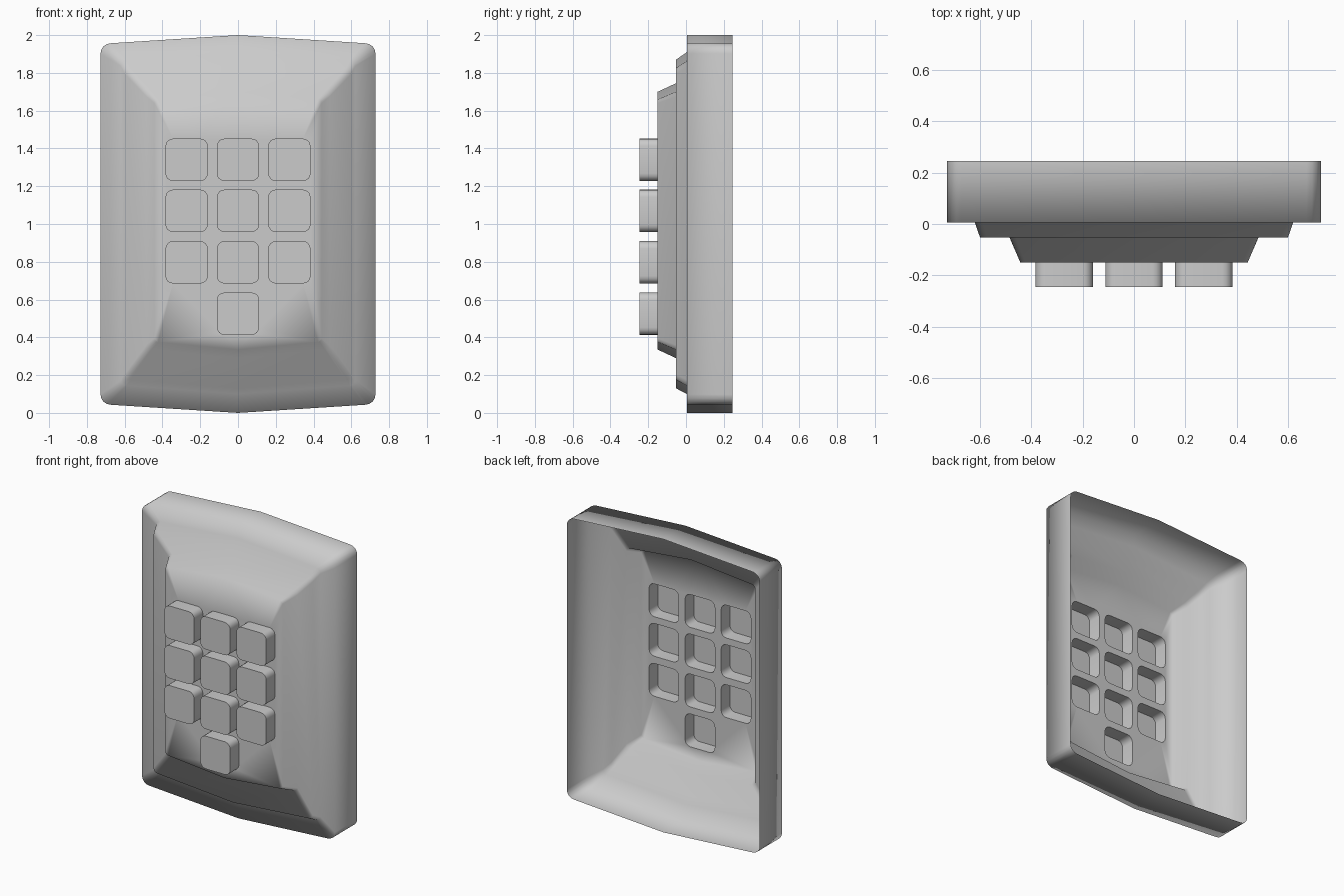
import bpy, bmesh
from math import sin, cos, pi

if "Cube" in bpy.data.objects:
    bpy.data.objects.remove(bpy.data.objects["Cube"])

PANEL_Y, KEY_Y = -0.15, -0.245


def finish(bm, name):
    bmesh.ops.recalc_face_normals(bm, faces=bm.faces)
    mesh = bpy.data.meshes.new(name)
    bm.to_mesh(mesh)
    bm.free()
    obj = bpy.data.objects.new(name, mesh)
    bpy.context.collection.objects.link(obj)
    mesh.shade_smooth()
    return obj


def outline(w, bottom, top, drop, r, steps=4):
    """Rounded rectangle whose top and bottom rise to a shallow peak at x = 0."""
    corner = [(w - r + r * sin(i / steps * pi / 2), r - r * cos(i / steps * pi / 2))
              for i in range(steps + 1)]
    low = [(x, bottom + drop + z) for x, z in corner]
    high = [(x, top - drop - z) for x, z in reversed(corner)]
    right = low + high
    left = [(-x, z) for x, z in reversed(right)]
    return [(0, bottom)] + right + [(0, top)] + left


def add_loop(bm, pts, y):
    return [bm.verts.new((x, y, z)) for x, z in pts]


def bridge(bm, a, b):
    n = len(a)
    for i in range(n):
        j = (i + 1) % n
        bm.faces.new((a[i], a[j], b[j], b[i]))


def loop_edges(bm, vs):
    return [bm.edges.get((vs[i - 1], vs[i])) or bm.edges.new((vs[i - 1], vs[i]))
            for i in range(len(vs))]


def key_outline(cx, cz, h=0.112, r=0.04, steps=4):
    pts = []
    for k, (sx, sz) in enumerate([(1, 1), (-1, 1), (-1, -1), (1, -1)]):
        for i in range(steps + 1):
            a = (k + i / steps) * pi / 2
            pts.append((cx + sx * (h - r) + r * cos(a), cz + sz * (h - r) + r * sin(a)))
    return pts


# key grid: three full rows plus one key at the bottom centre
keys = [(x, z) for z in (1.34, 1.07, 0.797) for x in (-0.272, 0, 0.272)] + [(0, 0.525)]

# stepped housing, open at the back: y, half width, bottom, top, peak drop, corner radius
tiers = [(0.245, 0.728, 0.0, 2.0, 0.043, 0.055),
         (0.005, 0.728, 0.0, 2.0, 0.043, 0.055),
         (0.005, 0.62, 0.10, 1.91, 0.045, 0.03),
         (-0.053, 0.60, 0.13, 1.87, 0.045, 0.03),
         (-0.053, 0.485, 0.29, 1.745, 0.045, 0.025),
         (PANEL_Y, 0.443, 0.335, 1.70, 0.04, 0.02)]
bm = bmesh.new()
loops = [add_loop(bm, outline(*t[1:]), t[0]) for t in tiers]
for a, b in zip(loops, loops[1:]):
    bridge(bm, a, b)

# front panel with openings behind the keys
edges = loop_edges(bm, loops[-1])
for k in keys:
    edges += loop_edges(bm, add_loop(bm, key_outline(*k), PANEL_Y))
bmesh.ops.triangle_fill(bm, use_beauty=True, edges=edges, normal=(0, -1, 0))
finish(bm, "housing")

# hollow keys
for n, k in enumerate(keys):
    bm = bmesh.new()
    pts = key_outline(*k)
    back, front = add_loop(bm, pts, PANEL_Y), add_loop(bm, pts, KEY_Y)
    bridge(bm, back, front)
    bm.faces.new(front)
    for e in loop_edges(bm, front):
        e.smooth = False
    finish(bm, f"key_{n + 1}")
